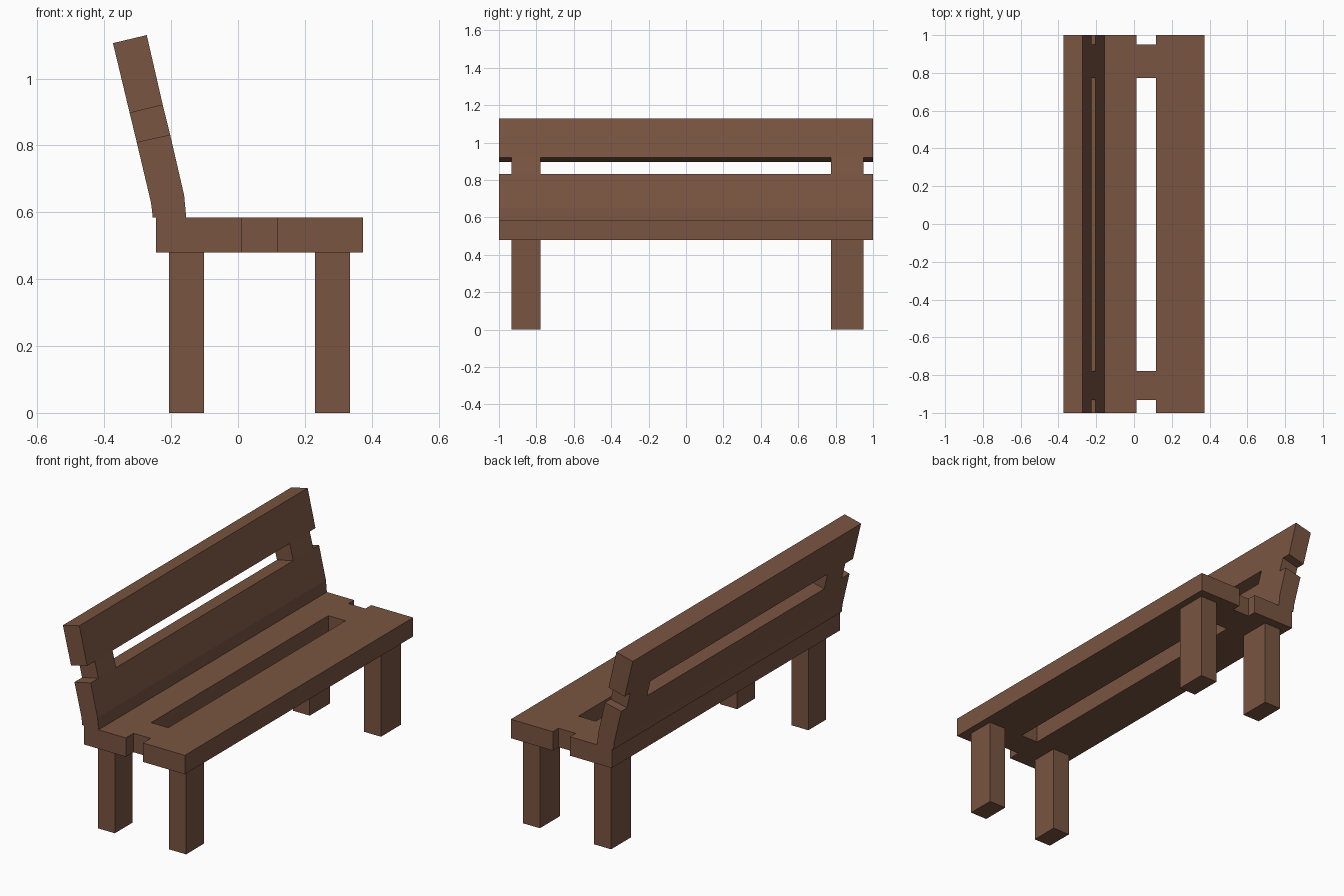
import bpy

if "Cube" in bpy.data.objects:
    bpy.data.objects.remove(bpy.data.objects["Cube"])

wood = bpy.data.materials.new("brown_wood")
wood.diffuse_color = (0.19, 0.09, 0.052, 1)
wood.use_nodes = True
wood.node_tree.nodes["Principled BSDF"].inputs["Base Color"].default_value = wood.diffuse_color


def extrude_y(name, profile, y0, y1):
    """Extrude an x-z profile (counter-clockwise seen from -y) from y0 to y1."""
    n = len(profile)
    verts = [(x, y, z) for y in (y0, y1) for x, z in profile]
    faces = [list(range(n)), list(range(2 * n - 1, n - 1, -1))]
    faces += [[(i + 1) % n, i, n + i, n + (i + 1) % n] for i in range(n)]
    mesh = bpy.data.meshes.new(name)
    mesh.from_pydata(verts, [], faces)
    mesh.materials.append(wood)
    obj = bpy.data.objects.new(name, mesh)
    bpy.context.collection.objects.link(obj)
    return obj


def rect(x0, x1, z0, z1):
    return [(x0, z0), (x1, z0), (x1, z1), (x0, z1)]


SEAT_Z, SEAT_TOP = 0.48, 0.585

# Seat planks
extrude_y("seat_plank_rear", rect(-0.245, 0.012, SEAT_Z, SEAT_TOP), -1, 1)
extrude_y("seat_plank_front", rect(0.117, 0.374, SEAT_Z, SEAT_TOP), -1, 1)

# Lower back board, with a slight bend near the seat
extrude_y("back_board_lower",
          [(-0.255, SEAT_TOP), (-0.155, SEAT_TOP), (-0.161, 0.65),
           (-0.203, 0.832), (-0.303, 0.81), (-0.26, 0.628)], -1, 1)

# Upper back board
extrude_y("back_board_upper",
          [(-0.324, 0.897), (-0.225, 0.921), (-0.273, 1.13), (-0.374, 1.106)], -1, 1)

# Each end: legs, seat connector and back connector
for side, y0, y1 in (("left", -0.933, -0.778), ("right", 0.774, 0.95)):
    extrude_y(f"rear_leg_{side}", rect(-0.206, -0.102, 0, SEAT_Z), y0, y1)
    extrude_y(f"front_leg_{side}", rect(0.231, 0.335, 0, SEAT_Z), y0, y1)
    extrude_y(f"seat_connector_{side}", rect(0.012, 0.117, SEAT_Z, SEAT_TOP), y0, y1)
    extrude_y(f"back_connector_{side}",
              [(-0.303, 0.81), (-0.203, 0.832), (-0.225, 0.921), (-0.324, 0.897)], y0, y1)
